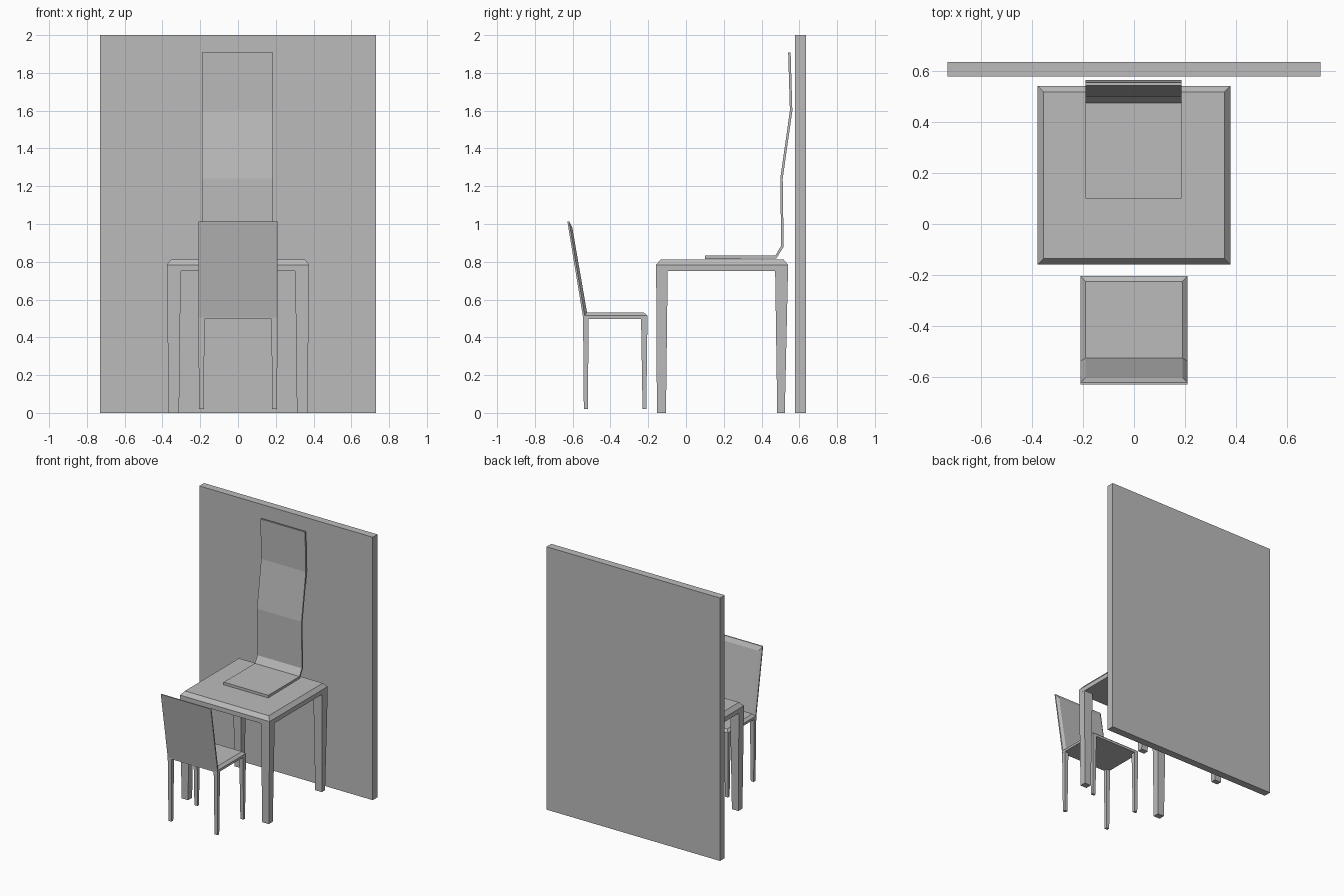
import bpy
import bmesh

cube = bpy.data.objects.get("Cube")
if cube:
    bpy.data.objects.remove(cube, do_unlink=True)

grey = bpy.data.materials.new("plain_grey")
grey.use_nodes = True
tone = (0.5, 0.5, 0.5, 1)
grey.diffuse_color = tone
grey.node_tree.nodes["Principled BSDF"].inputs["Base Color"].default_value = tone


def loft(name, rings):
    """Closed solid through rings of matching points, capped at both ends."""
    bm = bmesh.new()
    loops = [[bm.verts.new(p) for p in ring] for ring in rings]
    n = len(loops[0])
    for a, b in zip(loops, loops[1:]):
        for i in range(n):
            j = (i + 1) % n
            bm.faces.new((a[i], a[j], b[j], b[i]))
    bm.faces.new(loops[0])
    bm.faces.new(loops[-1])
    bmesh.ops.recalc_face_normals(bm, faces=bm.faces[:])
    mesh = bpy.data.meshes.new(name)
    bm.to_mesh(mesh)
    bm.free()
    mesh.materials.append(grey)
    obj = bpy.data.objects.new(name, mesh)
    bpy.context.collection.objects.link(obj)
    return obj


def rect(x0, x1, y0, y1, z):
    return [(x0, y0, z), (x1, y0, z), (x1, y1, z), (x0, y1, z)]


def slab(name, x, y0, y1, bottom, shoulder, top, inset):
    """Flat top with chamfered upper edges."""
    loft(name, [rect(-x, x, y0, y1, bottom), rect(-x, x, y0, y1, shoulder),
                rect(-x + inset, x - inset, y0 + inset, y1 - inset, top)])


def leg_pair(name, top_x, foot_x, top_y, foot_y, top, foot):
    """Tapered leg on each side; ranges run from the inner to the outer edge."""
    for side, s in (("left", 1), ("right", -1)):
        loft(f"{name}_{side}", [
            rect(s * foot_x[0], s * foot_x[1], *foot_y, foot),
            rect(s * top_x[0], s * top_x[1], *top_y, top)])


# Wall panel
loft("wall_panel", [rect(-0.73, 0.73, 0.577, 0.634, z) for z in (0, 2)])

# Table
slab("table_top", 0.377, -0.158, 0.54, 0.75, 0.784, 0.813, 0.024)
leg_pair("table_front_leg", (0.303, 0.377), (0.312, 0.367),
         (-0.158, -0.097), (-0.154, -0.106), 0.755, 0)
leg_pair("table_back_leg", (0.303, 0.377), (0.312, 0.367),
         (0.472, 0.54), (0.483, 0.523), 0.755, 0)

# Small chair
slab("chair_seat", 0.21, -0.545, -0.204, 0.497, 0.515, 0.532, 0.02)
leg_pair("chair_front_leg", (0.177, 0.21), (0.181, 0.206),
         (-0.238, -0.204), (-0.23, -0.21), 0.505, 0.02)
leg_pair("chair_back_leg", (0.177, 0.21), (0.181, 0.206),
         (-0.545, -0.515), (-0.541, -0.52), 0.505, 0.02)


def leaning(x, y0, z0, y1, z1):
    return [(-x, y0, z0), (x, y0, z0), (x, y1, z1), (-x, y1, z1)]


loft("chair_backrest", [leaning(0.21, -0.545, 0.505, -0.628, 1.014),
                        leaning(0.21, -0.535, 0.505, -0.619, 1.014),
                        leaning(0.19, -0.523, 0.525, -0.602, 0.982)])

# Bent sheet resting on the table: seat pad folding up into a tall wavy back
front_line = [(0.1, 0.834), (0.474, 0.834), (0.504, 0.885),
              (0.499, 1.24), (0.55, 1.6), (0.541, 1.907)]
back_line = [(0.1, 0.814), (0.478, 0.818), (0.517, 0.88),
             (0.512, 1.24), (0.563, 1.6), (0.554, 1.907)]
loft("bent_sheet_seat", [
    [(-0.19, *f), (0.185, *f), (0.185, *b), (-0.19, *b)]
    for f, b in zip(front_line, back_line)])
